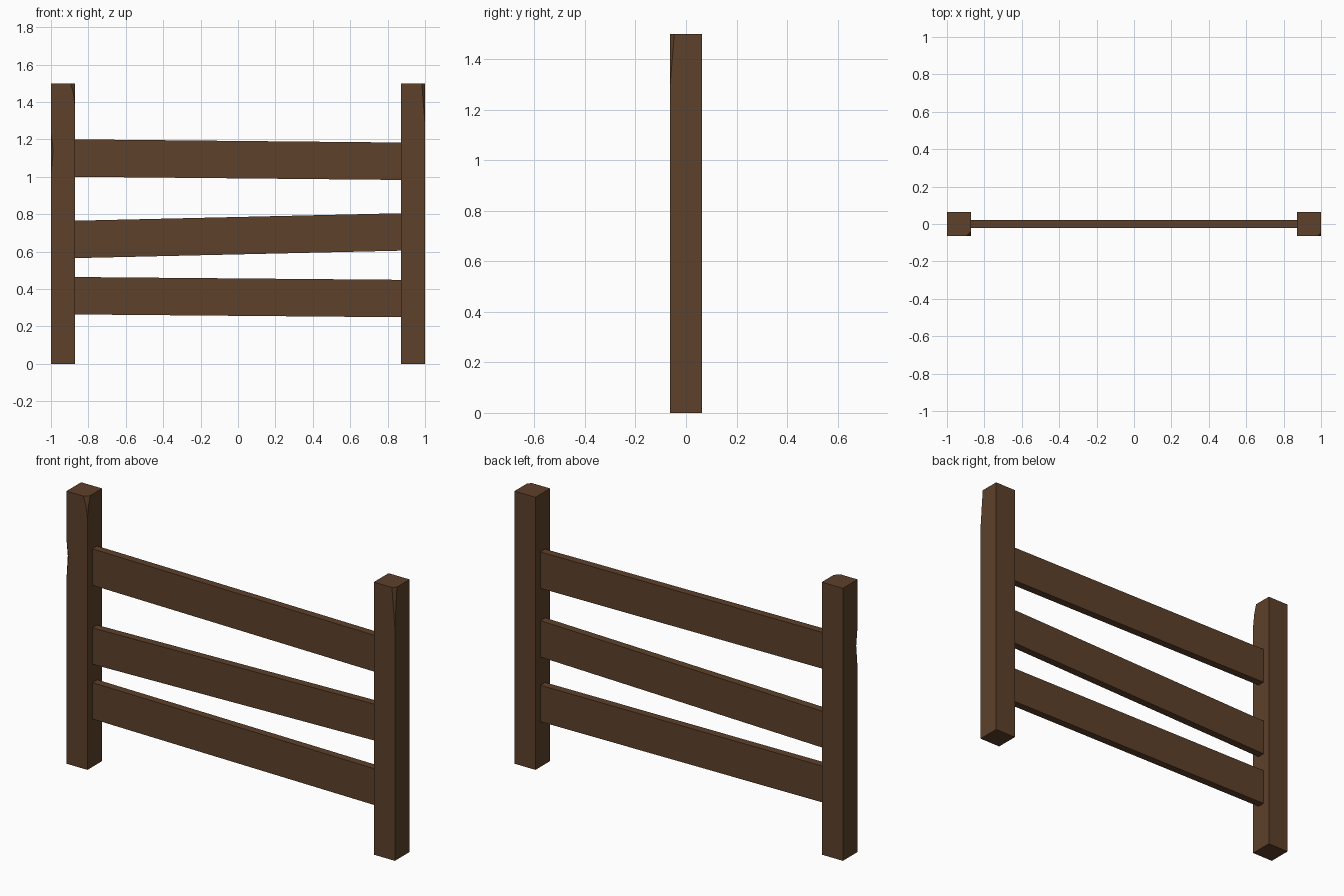
import bpy, bmesh, math

if "Cube" in bpy.data.objects:
    bpy.data.objects.remove(bpy.data.objects["Cube"])

wood = bpy.data.materials.new("brown_wood")
wood.diffuse_color = (0.11, 0.052, 0.023, 1)
wood.use_nodes = True
wood.node_tree.nodes["Principled BSDF"].inputs["Base Color"].default_value = wood.diffuse_color

HALF = 0.064      # half the post width
POST_X = 0.936    # post centre distance
RAIL_T = 0.021    # half the rail thickness
EMBED = 0.03      # rail length hidden inside each post


def make_object(name, bm):
    bmesh.ops.remove_doubles(bm, verts=bm.verts, dist=1e-5)
    bmesh.ops.recalc_face_normals(bm, faces=bm.faces)
    mesh = bpy.data.meshes.new(name)
    bm.to_mesh(mesh)
    bm.free()
    mesh.materials.append(wood)
    obj = bpy.data.objects.new(name, mesh)
    bpy.context.collection.objects.link(obj)
    return obj


def post(name, x, levels):
    """Square post lofted through (z, left chip, right chip) on the front corners."""
    bm = bmesh.new()
    h = HALF
    rings = []
    for z, l, r in levels:
        pts = [(-h, h), (-h, -h + l), (-h + l, -h), (h - r, -h), (h, -h + r), (h, h)]
        rings.append([bm.verts.new((px, py, z)) for px, py in pts])
    for a, b in zip(rings, rings[1:]):
        for i in range(6):
            j = (i + 1) % 6
            bm.faces.new((a[i], a[j], b[j], b[i]))
    bm.faces.new(rings[0])
    bm.faces.new(rings[-1])
    make_object(name, bm).location.x = x


def rail(name, z_left, z_right, height=0.2):
    """Slightly tilted board between the posts, given its lower edge heights."""
    bm = bmesh.new()
    bmesh.ops.create_cube(bm, size=1)
    inner = POST_X - HALF
    slope = (z_right - z_left) / (2 * inner)
    for v in bm.verts:
        v.co.x *= 2 * (inner + EMBED)
        v.co.y *= 2 * RAIL_T
        v.co.z = (z_left + z_right) / 2 + (v.co.z + 0.5) * height + slope * v.co.x
    make_object(name, bm)


# Posts with worn front corners
post("left_post", -POST_X, [(0, 0, 0), (1.01, 0, 0), (1.14, 0.012, 0), (1.24, 0, 0),
                            (1.38, 0, 0), (1.45, 0, 0.009), (1.5, 0, 0.024)])
post("right_post", POST_X, [(0, 0, 0), (1.28, 0, 0), (1.38, 0, 0.008), (1.5, 0, 0.018)])

# Three crooked rails
rail("top_rail", 1.0, 0.983)
rail("middle_rail", 0.565, 0.605)
rail("bottom_rail", 0.264, 0.249)
